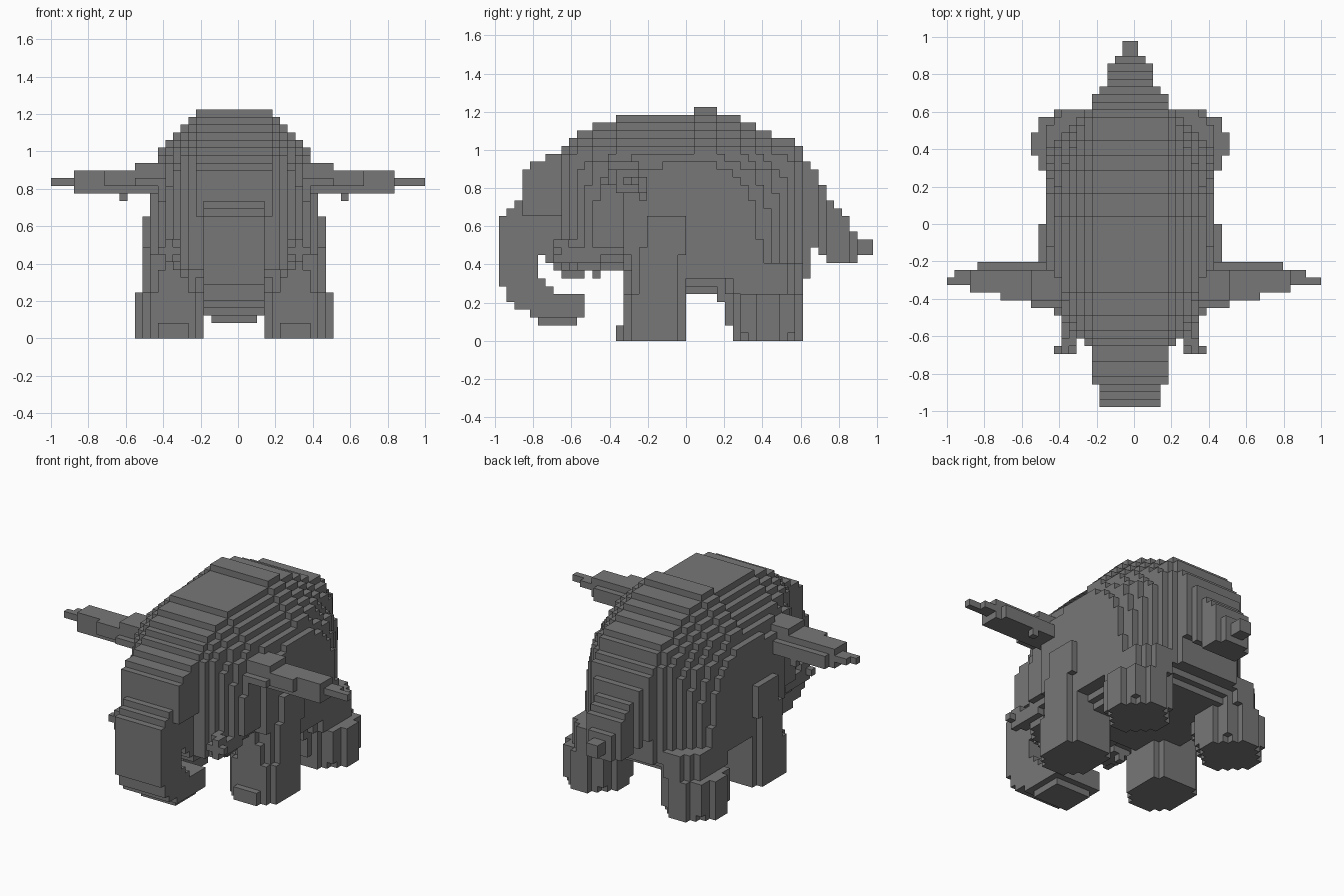
import bpy, bmesh
from math import hypot
from mathutils import Vector

if "Cube" in bpy.data.objects:
    bpy.data.objects.remove(bpy.data.objects["Cube"])

UNIT = 2 / 49                      # edge of one block
ORIGIN = Vector((-1, -24 * UNIT, 0))
LENGTH, HEIGHT, HALF = 48, 30, 25  # blocks along y, z and half of x
HEAD_START, HEAD_END, BODY_END = 8, 16, 39

grey = bpy.data.materials.new("elephant grey")
grey.use_nodes = True
grey.diffuse_color = (0.185, 0.185, 0.185, 1)
grey.node_tree.nodes["Principled BSDF"].inputs["Base Color"].default_value = grey.diffuse_color


def expand(runs):
    """Turn (count, value) runs into one value per block."""
    return [value for count, value in runs for _ in range(count)]


# Height of the ridge along the whole length, trunk to tail
ridge = expand([(1, 16), (1, 17), (1, 18), (1, 22), (2, 23), (2, 24), (1, 25), (1, 26),
                (2, 27), (3, 28), (10, 29), (3, 30), (3, 29), (2, 28), (2, 27), (3, 26),
                (1, 25), (1, 23), (1, 22), (1, 20), (1, 18), (1, 17), (1, 16), (1, 14), (2, 13)])
# Underside of the trunk, and upper side of its curled tip
trunk_low = [7, 5, 4, 4, 3, 2, 2, 2, 2, 2, 3]
curl_top = {5: 8, 6: 7, 7: 6, 8: 6, 9: 6, 10: 6}
tail_low = expand([(1, 8), (1, 12), (1, 11), (4, 10), (2, 11)])
tail_half = expand([(2, 5), (1, 4), (3, 3), (1, 2), (2, 1)])


def flank(j, k):
    """Half width of the torso, stepping in toward the edge of its side profile."""
    span = [o for o in range(HEAD_START, BODY_END + 1) if ridge[o] > k]
    across = min(j - span[0] + 2, span[-1] - j + 1)
    up = ridge[j] - k
    depth = across * up / hypot(across, up)
    return min(11, 4 + 0.95 * depth)


def head(n, j, k):
    if not HEAD_START <= j < HEAD_END or k >= ridge[j]:
        return False
    low = 8 if j < 11 else 9
    if n >= 4:
        low += 1 + (n > 7) + (n > 8)
    return k >= low and n < min(flank(j, k), 10)


def body(n, j, k):
    if not HEAD_END <= j <= BODY_END or k >= ridge[j]:
        return False
    low = max(6, 9 - (j - HEAD_END), j - 30)
    if n > 7:
        low += min(2, n - 7)
    return k >= low and n < flank(j, k)


def trunk(n, j, k):
    if j >= len(trunk_low) or k < trunk_low[j]:
        return False
    if j in curl_top and k < curl_top[j]:
        return n < (3 if k < 3 else 4)
    # solid brow above the open curl
    if j >= 5 and k < max(8, 16 - j):
        return False
    return k < ridge[j] and n < (5 if j >= 3 and k >= 16 else 4 if k > 2 else 3)


def pillar(n, j, n0, j0, rn, rj, power):
    return abs((n + .5 - n0) / rn) ** power + abs((j + .5 - j0) / rj) ** power <= 1


def front_leg(n, j, k):
    if k < 2 and j == 15:
        return 6 <= n < 10
    lean = max(0, (k - 5) / 5)     # shoulder leans toward the back
    return k < 16 and pillar(n, j, 8, 20 + .9 * lean, 4.2, 4.2 + .1 * lean, 2.2)


def hind_leg(n, j, k):
    if k < 6:
        reach = k / 3 if n < 9 and j < 34 else 0   # inner side widens forward
        return pillar(n, j, 8.5, 34.5, 4.6, 4.6 + reach, 1.8 if k else 1.55)
    return k < 10 and pillar(n, j, 7.5, 33.5, 3.8, 5.5, 2.2)


def ear(n, j, k):
    if not 9 <= n < HALF:
        return False
    if n == 14 and k == 18:        # small drooping point
        return j == 18
    front = 13 if n < 13 else 14 if n < 17 else 15 if n < 21 else 16
    back = 19 if n < 20 else 18 if n < 23 else 17
    if not front <= j < back:
        return False
    if n < 13 and k == 22:
        return 14 <= j < 18
    return k == 20 or n < 21 and (k == 21 and 14 <= j < 18 or k == 19 and 15 <= j < 19)


def tusk(n, j, k):
    # short tapering stub pointing forward and outward
    t = min(1, max(0, (12 - j) / 5))
    offset = hypot(n - 6 - 2 * t, k - 10 - t)
    return 7 <= j < 13 and offset < 2.1 - .9 * t


def tail(n, j, k):
    t = j - BODY_END
    return 0 <= t < len(tail_low) and tail_low[t] <= k < ridge[j] and n < tail_half[t]


# Fill the grid; each block belongs to the first part that claims it
owner = {}
single = [("head", head), ("body", body), ("trunk", trunk), ("tail", tail)]
paired = [("front_leg", front_leg), ("hind_leg", hind_leg), ("ear", ear), ("tusk", tusk)]
for j in range(LENGTH):
    for k in range(HEIGHT):
        for n in range(HALF):
            for label, test in single + paired:
                if test(n, j, k):
                    sides = ("", "") if (label, test) in single else ("left_", "right_")
                    owner[24 + n, j, k] = sides[0] + label
                    if n < 24:
                        owner[23 - n, j, k] = sides[1] + label
                    break


def build(name):
    """Make one part from its blocks, keeping only the exposed faces."""
    bm = bmesh.new()
    corners = {}

    def corner(p):
        if p not in corners:
            corners[p] = bm.verts.new(ORIGIN + Vector(p) * UNIT)
        return corners[p]

    for cell, part in owner.items():
        if part != name:
            continue
        for axis in range(3):
            u, v = (axis + 1) % 3, (axis + 2) % 3
            for step in (-1, 1):
                beside = list(cell)
                beside[axis] += step
                if tuple(beside) in owner:
                    continue
                loop = []
                for du, dv in ((0, 0), (1, 0), (1, 1), (0, 1))[::step]:
                    p = list(cell)
                    p[axis] += step > 0
                    p[u] += du
                    p[v] += dv
                    loop.append(corner(tuple(p)))
                bm.faces.new(loop)
    mesh = bpy.data.meshes.new(name)
    bm.to_mesh(mesh)
    bm.free()
    mesh.materials.append(grey)
    bpy.context.collection.objects.link(bpy.data.objects.new(name, mesh))


for part_name in sorted(set(owner.values())):
    build(part_name)
